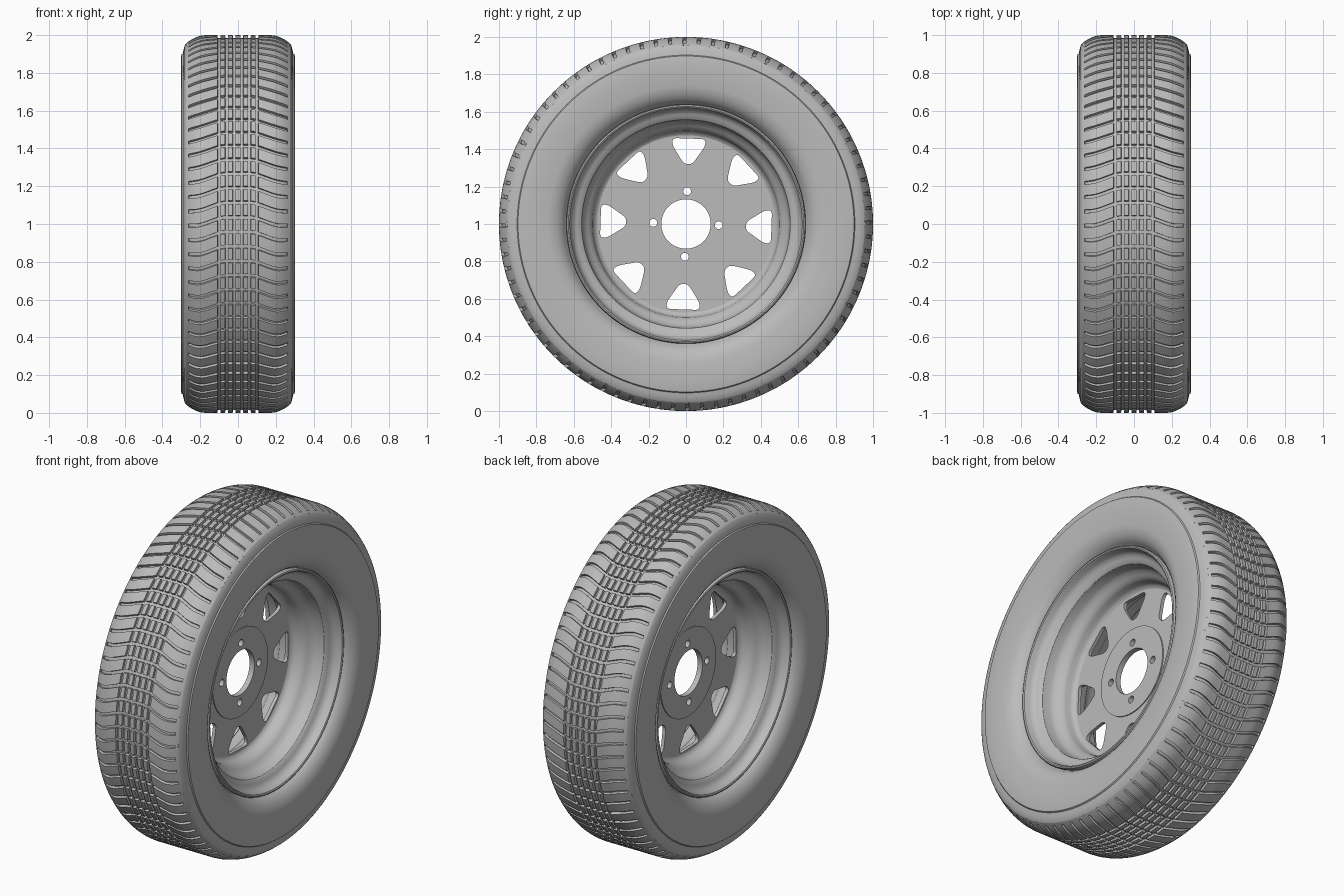
import bpy
import bmesh
from math import sin, cos, pi, radians
from mathutils import Vector

cube = bpy.data.objects.get("Cube")
if cube:
    bpy.data.objects.remove(cube, do_unlink=True)

grey = bpy.data.materials.new("plain grey")
grey.use_nodes = True
grey.diffuse_color = (0.5, 0.5, 0.5, 1)
grey.node_tree.nodes["Principled BSDF"].inputs["Base Color"].default_value = (0.5, 0.5, 0.5, 1)


def shade(obj):
    bpy.ops.object.select_all(action="DESELECT")
    obj.select_set(True)
    bpy.context.view_layer.objects.active = obj
    bpy.ops.object.shade_smooth_by_angle(angle=radians(32))


def ring_mesh(name, columns):
    """Skin closed rings of points, one ring per column, about the axle."""
    bm = bmesh.new()
    rings = [[bm.verts.new((x, -r * cos(t), 1 + r * sin(t))) for x, r, t in col]
             for col in columns]
    count = len(rings[0])
    for a, b in zip(rings, rings[1:]):
        for j in range(count):
            k = (j + 1) % count
            bm.faces.new((a[j], b[j], b[k], a[k]))
    mesh = bpy.data.meshes.new(name)
    bm.to_mesh(mesh)
    bm.free()
    mesh.materials.append(grey)
    obj = bpy.data.objects.new(name, mesh)
    bpy.context.collection.objects.link(obj)
    shade(obj)
    return obj


def mirrored_lathe(name, profile, segments=160):
    cols = [[(x, r, 2 * pi * j / segments) for j in range(segments)] for x, r in profile]
    obj = ring_mesh(name, cols)
    mirror = obj.modifiers.new("other side", "MIRROR")
    mirror.use_clip = False
    mirror.use_mirror_merge = True
    return obj


# Tread: crown with ring grooves in the middle and arched cross grooves
PITCHES, DEPTH, EDGE = 80, 0.015, 0.275


def crown(x):
    return 1 - 4 * max(0, abs(x) - 0.17) ** 2


def arch(x):
    s = min(1, max(0, (0.23 - abs(x)) / 0.17))
    return 0.045 * s * s * (3 - 2 * s)


stations = [(x, False, True) for x in (0.13, 0.15, 0.17, 0.19, 0.21, 0.23, 0.245, 0.26)]
stations += [(0.262, False, False), (EDGE, False, False)]
for centre in (0.02, 0.06, 0.10):
    for offset, sunk in ((-0.008, False), (-0.007, True), (0.007, True), (0.008, False)):
        stations.append((centre + offset, sunk, True))
stations += [(-x, sunk, crossed) for x, sunk, crossed in stations]
stations.sort()

slots = [(0, False), (0.38, False), (0.77, False), (0.785, True), (0.985, True)]
columns = []
for x, sunk, crossed in stations:
    col = []
    for p in range(PITCHES):
        for f, low in slots:
            cut = DEPTH if sunk or (low and crossed) else 0
            col.append((x, crown(x) - cut, 2 * pi * (p + f) / PITCHES + arch(x)))
    columns.append(col)
ring_mesh("tread", columns)

# Sidewalls: shoulder, small step, flat wall, inward curve to the bead
mirrored_lathe("sidewall", [
    (EDGE, crown(EDGE)), (0.282, 0.945), (0.288, 0.925), (0.292, 0.903),
    (0.299, 0.898), (0.301, 0.89), (0.301, 0.82), (0.298, 0.74), (0.293, 0.715),
    (0.283, 0.69), (0.268, 0.668), (0.25, 0.652), (0.23, 0.642), (0.22, 0.63)])

# Rim: rolled lip, bead seat and stepped barrel down to the centre disc
mirrored_lathe("rim_barrel", [
    (0.22, 0.638), (0.245, 0.64), (0.253, 0.636), (0.256, 0.629), (0.252, 0.622),
    (0.243, 0.618), (0.222, 0.614), (0.205, 0.604), (0.194, 0.585), (0.187, 0.565),
    (0.178, 0.557), (0.13, 0.551), (0.112, 0.543), (0.094, 0.524), (0.08, 0.508),
    (0.062, 0.501), (0.035, 0.497), (0.02, 0.49), (0.012, 0.478), (0.008, 0.47)])


def circle(radius, centre=(0, 0), n=64):
    return [(centre[0] + radius * cos(2 * pi * i / n),
             centre[1] + radius * sin(2 * pi * i / n)) for i in range(n)]


def rounded(corners, radius, steps=5):
    pts = [Vector(c) for c in corners]
    out = []
    for i, p in enumerate(pts):
        ends = []
        for q in (pts[i - 1], pts[(i + 1) % len(pts)]):
            d = q - p
            ends.append(p + d.normalized() * min(radius, d.length * 0.48))
        for s in range(steps + 1):
            t = s / steps
            out.append(ends[0] * (1 - t) ** 2 + p * 2 * t * (1 - t) + ends[1] * t * t)
    return out


def spin(points, angle):
    return [(x * cos(angle) - y * sin(angle), x * sin(angle) + y * cos(angle))
            for x, y in points]


def plate(name, loops, half_thickness):
    curve = bpy.data.curves.new(name, "CURVE")
    curve.dimensions = "2D"
    curve.fill_mode = "BOTH"
    curve.extrude = half_thickness
    for loop in loops:
        spline = curve.splines.new("POLY")
        spline.points.add(len(loop) - 1)
        for point, (x, y) in zip(spline.points, loop):
            point.co = (x, y, 0, 1)
        spline.use_cyclic_u = True
    curve.materials.append(grey)
    obj = bpy.data.objects.new(name, curve)
    obj.location.z = 1
    obj.rotation_euler = (pi / 2, 0, pi / 2)
    bpy.context.collection.objects.link(obj)
    bpy.ops.object.select_all(action="DESELECT")
    obj.select_set(True)
    bpy.context.view_layer.objects.active = obj
    bpy.ops.object.convert(target="MESH")
    shade(bpy.context.view_layer.objects.active)


# Centre disc with eight windows, and the raised hub plate with bolt holes
TILT = radians(-2)
half = [(0.088, 0.457), (0.088, 0.42), (0.022, 0.32)]
window = rounded(half + [(-x, y) for x, y in reversed(half)], 0.025)
windows = [spin(window, TILT + k * pi / 4) for k in range(8)]
plate("wheel_disc", [circle(0.485, n=128), circle(0.25)] + windows, 0.01)

bolts = [spin(circle(0.021, (0, 0.175), 24), TILT + k * pi / 2) for k in range(4)]
plate("hub_plate", [circle(0.26, n=96), circle(0.132)] + bolts, 0.016)
